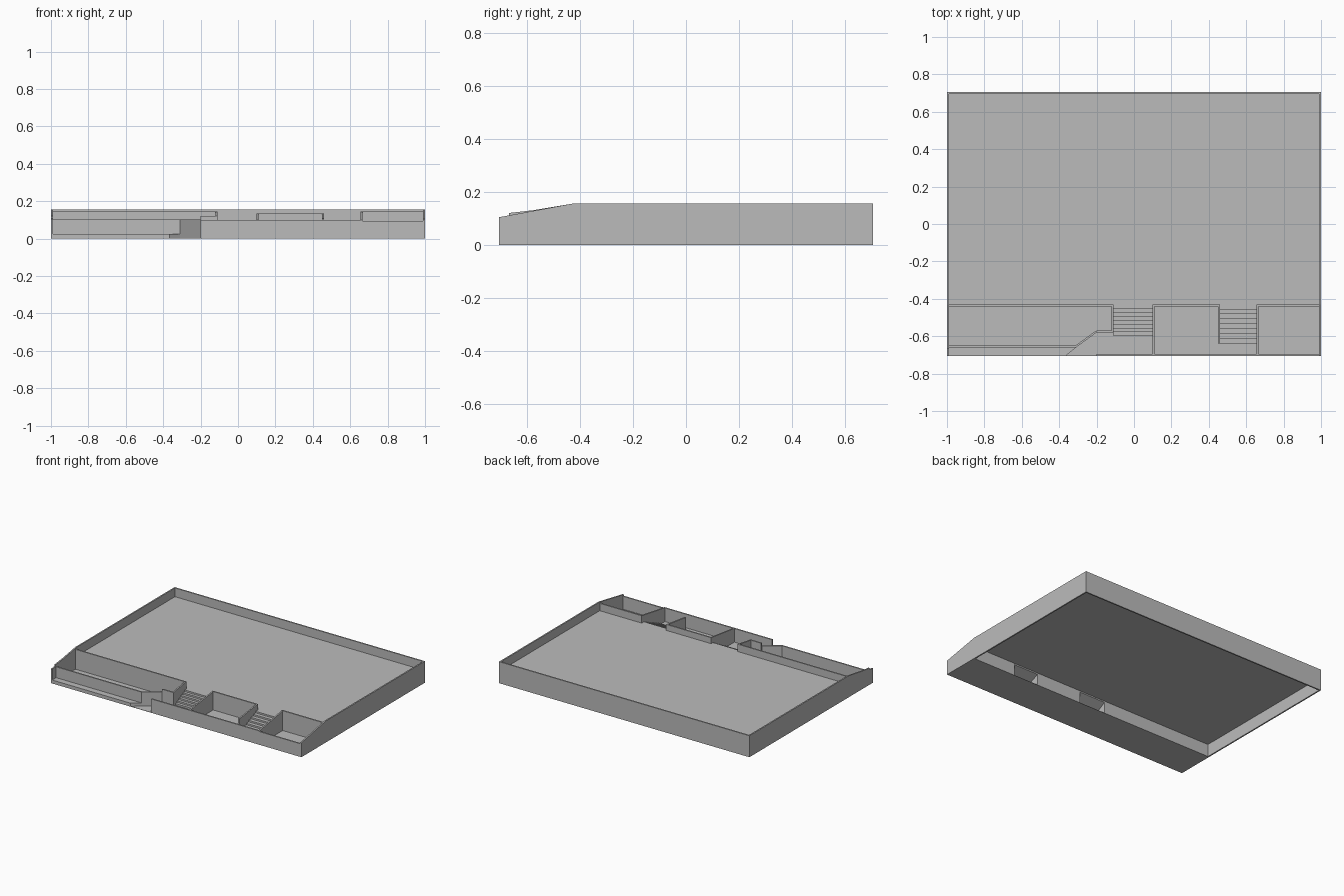
import bpy
import bmesh
from mathutils import Vector

cube = bpy.data.objects.get("Cube")
if cube:
    bpy.data.objects.remove(cube, do_unlink=True)

# Single plain stone colour
grey = bpy.data.materials.new("light_grey")
grey.use_nodes = True
colour = (0.5, 0.5, 0.5, 1)
grey.diffuse_color = colour
grey.node_tree.nodes["Principled BSDF"].inputs["Base Color"].default_value = colour

W, D, T = 1.0, 0.705, 0.01   # half width, half depth, wall thickness
DECK = 0.092                 # height of the main deck
BACK = -0.43                 # front edge of the main deck
RIM = 0.155                  # height of the outer wall
FRONT = 0.1                  # height of the front wall


def prism(name, points, offset):
    """Extrude a planar outline along an offset into a closed solid."""
    bm = bmesh.new()
    face = bm.faces.new([bm.verts.new(p) for p in points])
    ext = bmesh.ops.extrude_face_region(bm, geom=[face])
    moved = [v for v in ext["geom"] if isinstance(v, bmesh.types.BMVert)]
    bmesh.ops.translate(bm, verts=moved, vec=offset)
    bmesh.ops.recalc_face_normals(bm, faces=bm.faces)
    mesh = bpy.data.meshes.new(name)
    bm.to_mesh(mesh)
    bm.free()
    mesh.materials.append(grey)
    obj = bpy.data.objects.new(name, mesh)
    bpy.context.scene.collection.objects.link(obj)
    return obj


def slab(name, outline, z, thick=0.002):
    """Flat sheet whose upper side lies at z + thick."""
    return prism(name, [(x, y, z) for x, y in outline], (0, 0, thick))


def rect(x0, x1, y0, y1):
    return [(x0, y0), (x1, y0), (x1, y1), (x0, y1)]


def wall(name, a, b, top_a, top_b, bottom=0.0):
    """Thin wall from a to b, its thickness to the left of that direction."""
    run = Vector((b[0] - a[0], b[1] - a[1], 0)).normalized()
    side = Vector((-run.y, run.x, 0)) * T
    pts = [(*a, bottom), (*b, bottom), (*b, top_b), (*a, top_a)]
    return prism(name, pts, side)


def side_wall(name, x, profile):
    return prism(name, [(x, y, z) for y, z in profile], (T, 0, 0))


def stairs(name, x0, x1, y_low, steps=8):
    """Open-bottomed flight from the ground up to the deck."""
    tread, rise = (BACK - y_low) / steps, DECK / steps
    upper = []
    for i in range(steps):
        y = y_low + i * tread
        upper += [(y, i * rise), (y, (i + 1) * rise)]
    upper.append((BACK, DECK))
    lower = [(BACK, DECK - rise), (y_low + tread, 0)]
    return prism(name, [(x0, y, z) for y, z in upper + lower], (x1 - x0, 0, 0))


# Main deck and outer walls
slab("main_deck", rect(-W, W, BACK, D), DECK - 0.002)
wall("back_wall", (W, D), (-W, D), RIM, RIM)
slope = [(-D, 0), (D, 0), (D, RIM), (BACK, RIM)]
side_wall("left_outer_wall", W - T, slope + [(-D, 0.104)])
side_wall("right_outer_wall", -W,
          slope + [(-0.58, 0.13), (-0.668, 0.12), (-0.668, 0.108), (-D, 0.104)])

# Lower ground and front wall
slab("lower_ground", [(-W, -D), (W, -D), (W, BACK), (-W, BACK)], 0.0)
wall("front_wall", (-0.2, -D), (0.66, -D), FRONT, FRONT)
wall("front_planter_wall", (0.66, -D), (W, -D), 0.095, 0.095)

# Raised terrace: retaining wall, parapet, angled corner and end walls
wall("terrace_back_wall", (-W, BACK - T), (-0.11, BACK - T), 0.145, 0.145)
wall("terrace_parapet", (-W, -0.66), (-0.31, -0.66), 0.103, 0.103)
wall("terrace_angled_wall", (-0.31, -0.66), (-0.2, -0.58), 0.103, 0.103)
wall("terrace_corner_wall", (-0.2, -0.58), (-0.11, -0.58), 0.122, 0.122)
wall("terrace_end_wall", (-0.11, -0.58), (-0.11, BACK), 0.122, 0.145)
slab("terrace_ledge", [(-W, -D), (-0.365, -D), (-0.31, -0.66), (-W, -0.66)], 0.0, 0.025)

# Middle sunken court
wall("court_back_wall", (0.1, BACK - T), (0.46, BACK - T), 0.135, 0.135)
side_wall("court_right_wall", 0.1, [(-D, 0), (BACK, 0), (BACK, 0.135), (-D, FRONT)])
side_wall("court_left_wall", 0.45, [(-0.64, 0), (BACK, 0), (BACK, 0.135), (-0.64, 0.108)])

# Corner planter
wall("planter_back_wall", (0.655, BACK - T), (W, BACK - T), 0.145, 0.145)
side_wall("planter_side_wall", 0.655, [(-D, 0), (BACK, 0), (BACK, 0.145), (-D, FRONT)])

# Two flights of steps
stairs("entrance_stairs", -0.11, 0.1, -0.6)
stairs("court_stairs", 0.46, 0.655, -0.64)
